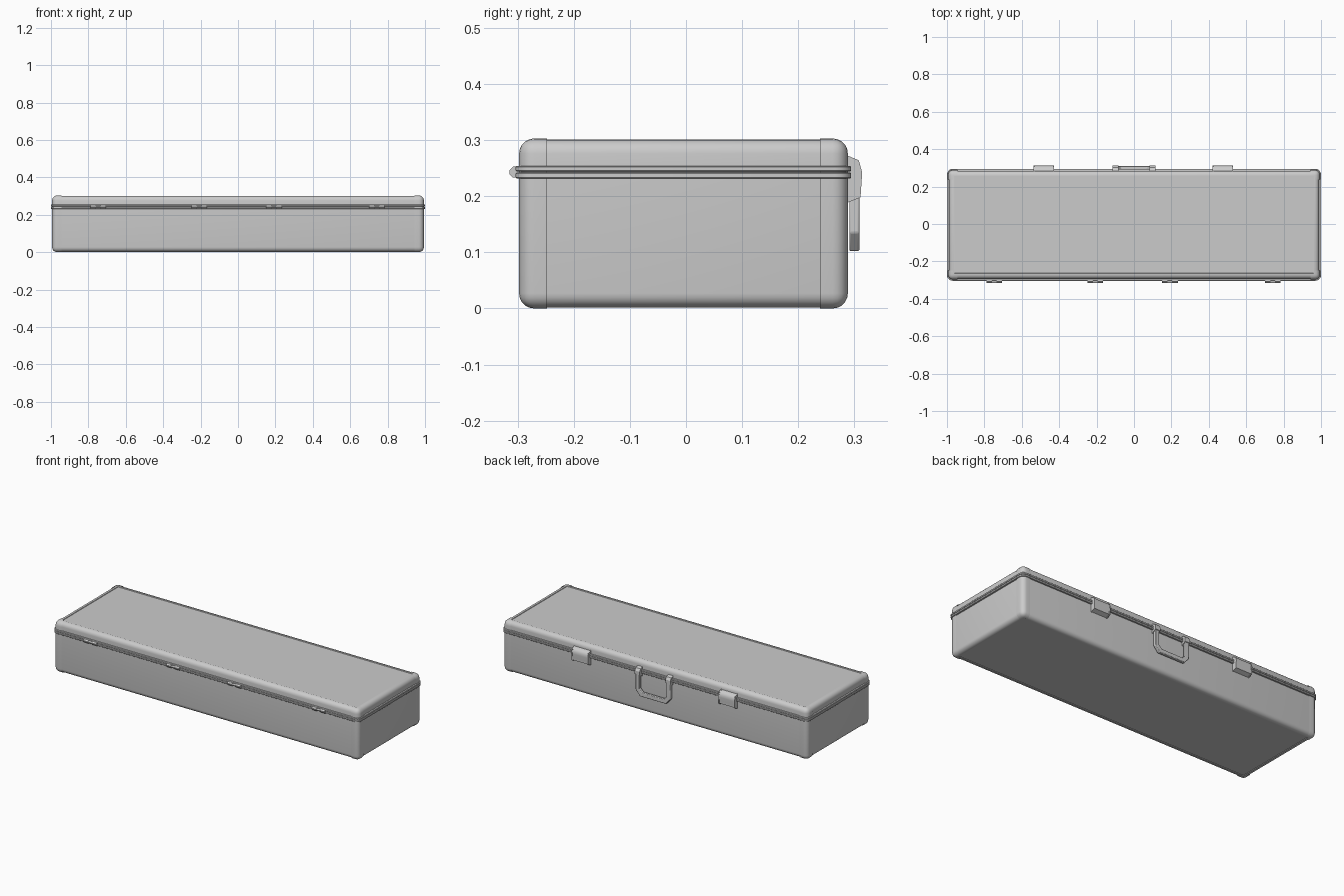
import bpy, bmesh
from math import radians
from mathutils import Vector

cube = bpy.data.objects.get("Cube")
if cube:
    bpy.data.objects.remove(cube, do_unlink=True)

grey = bpy.data.materials.new("light_grey")
grey.use_nodes = True
colour = (0.6, 0.6, 0.6, 1)
grey.diffuse_color = colour
grey.node_tree.nodes["Principled BSDF"].inputs["Base Color"].default_value = colour

MID_Y = -0.0045      # the shell sits slightly forward of the latches
SEAM = 0.243


def finish(name, bm):
    bmesh.ops.recalc_face_normals(bm, faces=bm.faces)
    mesh = bpy.data.meshes.new(name)
    bm.to_mesh(mesh)
    bm.free()
    mesh.materials.append(grey)
    obj = bpy.data.objects.new(name, mesh)
    bpy.context.collection.objects.link(obj)
    bpy.ops.object.select_all(action='DESELECT')
    obj.select_set(True)
    bpy.context.view_layer.objects.active = obj
    bpy.ops.object.shade_smooth_by_angle(angle=radians(30))
    return obj


def block(half_x, half_y, z0, z1):
    bm = bmesh.new()
    bmesh.ops.create_cube(bm, size=1)
    for v in bm.verts:
        v.co = Vector((v.co.x * 2 * half_x, v.co.y * 2 * half_y + MID_Y,
                       z0 if v.co.z < 0 else z1))
    return bm


def round_edges(bm, radius, segments, rule=lambda e: True):
    bmesh.ops.bevel(bm, geom=[e for e in bm.edges if rule(e)], offset=radius,
                    segments=segments, profile=0.5, affect='EDGES')


def clip(bm, point, outward):
    bmesh.ops.bisect_plane(bm, geom=bm.verts[:] + bm.edges[:] + bm.faces[:],
                           plane_co=point, plane_no=outward, clear_outer=True)


def prism(name, points, axis, lo, hi):
    # Extrude an outline along x (points are y, z) or y (points are x, z)
    bm = bmesh.new()
    place = (lambda a, b: (lo, a, b)) if axis == 'x' else (lambda a, b: (a, lo, b))
    face = bm.faces.new([bm.verts.new(place(*p)) for p in points])
    out = bmesh.ops.extrude_face_region(bm, geom=[face])
    shift = Vector((hi - lo, 0, 0) if axis == 'x' else (0, hi - lo, 0))
    bmesh.ops.translate(bm, vec=shift, verts=[
        v for v in out["geom"] if isinstance(v, bmesh.types.BMVert)])
    return finish(name, bm)


# Lid and base shells, each with a shallow recessed panel
for name, side in (("lid", 1), ("base", -1)):
    bm = block(0.99, 0.289, 0.002, 0.301)
    round_edges(bm, 0.025, 5)
    clip(bm, (0, 0, SEAM), (0, 0, -side))
    bm.normal_update()
    panel = [max((f for f in bm.faces if f.normal.z * side > 0.99),
                 key=lambda f: f.calc_area())]
    bmesh.ops.inset_region(bm, faces=panel, thickness=0.006)
    bmesh.ops.inset_region(bm, faces=panel, thickness=0.002, depth=-0.003)
    finish(name, bm)

# Raised corner guards, split at the seam
for name, side in (("lid", 1), ("base", -1)):
    for sx, x_name in ((1, "left"), (-1, "right")):
        for sy, y_name in ((1, "back"), (-1, "front")):
            bm = block(0.994, 0.293, 0, 0.303)
            round_edges(bm, 0.027, 5)
            clip(bm, (0, 0, SEAM), (0, 0, -side))
            clip(bm, (sx * 0.944, 0, 0), (-sx, 0, 0))
            clip(bm, (0, MID_Y + sy * 0.243, 0), (0, -sy, 0))
            bm.normal_update()
            flat = [f for f in bm.faces if abs(f.normal.z) > 0.999]
            bmesh.ops.delete(bm, geom=flat, context='FACES')
            finish(f"{name}_{y_name}_{x_name}_corner_guard", bm)

# Two rim flanges with a fine gap between them
for name, z0, z1 in (("base_rim", 0.232, 0.242), ("lid_rim", 0.244, 0.254)):
    bm = block(1.0, 0.299, z0, z1)
    round_edges(bm, 0.03, 5,
                lambda e: abs(e.verts[0].co.z - e.verts[1].co.z) > 0.001)
    round_edges(bm, 0.0015, 1,
                lambda e: abs(e.verts[0].co.z - e.verts[1].co.z) < 0.001)
    finish(name, bm)

# Front hinges: two knuckles joined by a slimmer pin
for i, x in enumerate((-0.747, -0.207, 0.192, 0.742)):
    for part, x0, x1, r in (("right_knuckle", -0.042, -0.012, 0.010),
                            ("pin", -0.012, 0.012, 0.005),
                            ("left_knuckle", 0.012, 0.042, 0.010)):
        outline = [(-0.298, SEAM + r), (-0.308, SEAM + r), (-0.315, SEAM + r * 0.3),
                   (-0.315, SEAM - r * 0.3), (-0.308, SEAM - r), (-0.298, SEAM - r)]
        prism(f"hinge_{i + 1}_{part}", outline, 'x', x + x0, x + x1)

# Back latches: a curved clasp with thin side cheeks
clasp = [(0.284, 0.272), (0.298, 0.268), (0.306, 0.262), (0.311, 0.251), (0.312, 0.238),
         (0.309, 0.215), (0.309, 0.200), (0.284, 0.189)]
cheek = [(0.284, 0.274), (0.308, 0.264), (0.314, 0.242), (0.311, 0.198), (0.284, 0.187)]
for side, x in (("right", -0.482), ("left", 0.475)):
    prism(side + "_latch", clasp, 'x', x - 0.05, x + 0.05)
    for sx in (-1, 1):
        edge = x + sx * 0.051
        prism(side + "_latch_cheek", cheek, 'x', edge - 0.003, edge + 0.003)

# Carrying handle with chamfered lower corners, hung from two lugs
half = [(0.113, 0.245), (0.113, 0.135), (0.085, 0.102)]
inner = [(0.070, 0.126), (0.088, 0.145), (0.088, 0.245)]
mirror = lambda pts: [(-x, z) for x, z in reversed(pts)]
handle = prism("handle", half + mirror(half) + mirror(inner) + inner, 'y', 0.291, 0.309)
bevel = handle.modifiers.new("soft_edges", 'BEVEL')
bevel.width = 0.003
bevel.segments = 2
lug = [(0.284, 0.268), (0.303, 0.262), (0.312, 0.248), (0.312, 0.228), (0.284, 0.212)]
for side, x in (("right", -0.1), ("left", 0.1)):
    prism(side + "_handle_lug", lug, 'x', x - 0.016, x + 0.016)
